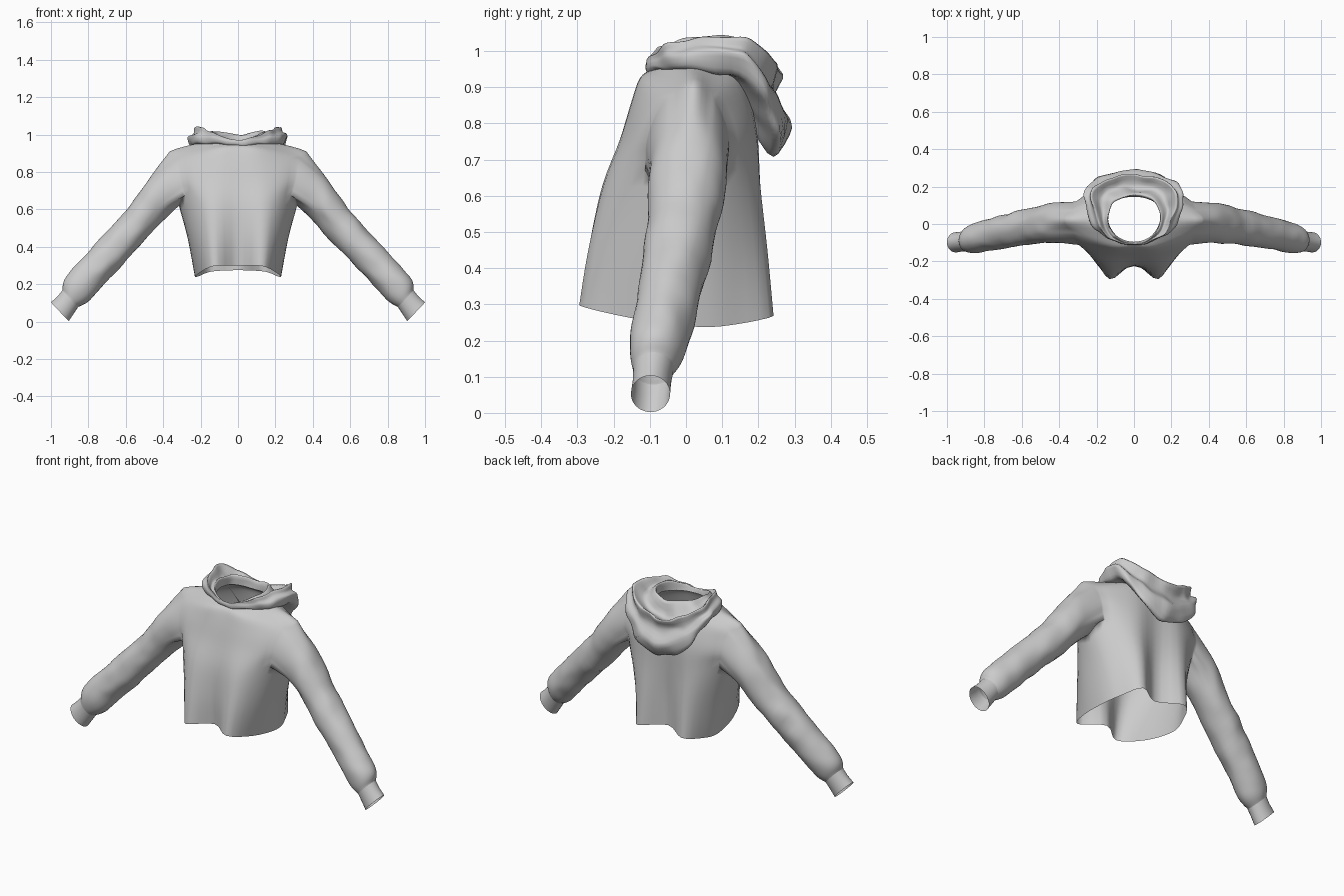
import bpy, bmesh, math
from mathutils import Vector, noise

if "Cube" in bpy.data.objects:
    bpy.data.objects.remove(bpy.data.objects["Cube"])


def spline(pts, n, closed=False):
    """Catmull-Rom curve through pts, n steps per span."""
    k, out = len(pts), []
    get = (lambda i: pts[i % k]) if closed else (lambda i: pts[max(0, min(k - 1, i))])
    for i in range(k if closed else k - 1):
        a, b, c, d = get(i - 1), get(i), get(i + 1), get(i + 2)
        for s in range(n):
            t = s / n
            out.append(0.5 * (2 * b + (c - a) * t + (2 * a - 5 * b + 4 * c - d) * t * t
                              + (3 * b - a - 3 * c + d) * t ** 3))
    return out if closed else out + [pts[-1].copy()]


def mirror_loop(half):
    """Half section (front centre to back centre) -> closed section."""
    half = [Vector(p) for p in half]
    return half + [Vector((-p.x, p.y, p.z)) for p in half[-2:0:-1]]


def surface(rings, nu, nv):
    """Smooth grid through closed control rings."""
    rows = [spline(r, nu, True) for r in rings]
    cols = [spline(list(c), nv) for c in zip(*rows)]
    return [list(r) for r in zip(*cols)]


def wrinkle(p, amp, freq):
    return p + amp * noise.noise_vector(p * freq)


def make(name, *grids, skip=None):
    """Welded mesh object from grids of closed rows; skip cuts holes in the first."""
    bm = bmesh.new()
    for g, grid in enumerate(grids):
        vs = [[bm.verts.new(p) for p in row] for row in grid]
        n = len(grid[0])
        for r in range(len(grid) - 1):
            for c in range(n):
                if not (skip and g == 0 and skip(r, c)):
                    d = (c + 1) % n
                    bm.faces.new((vs[r][c], vs[r][d], vs[r + 1][d], vs[r + 1][c]))
    bmesh.ops.delete(bm, geom=[v for v in bm.verts if not v.link_faces], context='VERTS')
    bmesh.ops.remove_doubles(bm, verts=bm.verts, dist=1e-4)
    bmesh.ops.recalc_face_normals(bm, faces=bm.faces)
    me = bpy.data.meshes.new(name)
    bm.to_mesh(me)
    bm.free()
    me.shade_smooth()
    ob = bpy.data.objects.new(name, me)
    bpy.context.collection.objects.link(ob)
    return ob


# Body: half sections from hem to neckline, front centre to back centre
body_sections = [
    [(0, -.215, .30), (.13, -.295, .297), (.205, -.15, .262), (.23, .03, .238), (.205, .14, .245), (.14, .242, .268), (0, .165, .275)],
    [(0, -.225, .45), (.14, -.27, .45), (.24, -.14, .45), (.27, .02, .45), (.235, .13, .45), (.14, .225, .45), (0, .17, .45)],
    [(0, -.215, .62), (.15, -.227, .63), (.28, -.115, .675), (.315, .01, .62), (.29, .115, .675), (.15, .205, .63), (0, .18, .62)],
    [(0, -.178, .76), (.15, -.175, .76), (.30, -.108, .76), (.34, .01, .76), (.31, .12, .76), (.15, .195, .76), (0, .185, .76)],
    [(0, -.15, .86), (.14, -.145, .85), (.31, -.08, .835), (.36, .015, .85), (.315, .098, .835), (.15, .175, .85), (0, .175, .86)],
    [(0, -.125, .925), (.12, -.12, .92), (.31, -.04, .89), (.365, .02, .91), (.315, .072, .89), (.14, .15, .92), (0, .165, .925)],
    [(0, -.105, .945), (.08, -.085, .95), (.15, -.04, .96), (.18, .02, .962), (.16, .08, .96), (.1, .13, .955), (0, .15, .95)],
]
N = 4
body = surface([mirror_loop(s) for s in body_sections], N, N)
R0, R1, C0, C1, NC = 2 * N, 5 * N, 2 * N, 4 * N, 12 * N


def armhole(r, c):
    return R0 <= r < R1 and (C0 <= c < C1 or NC - C1 <= c < NC - C0)


# Armhole edge, sorted by angle around the sleeve
loop = [body[r][c] for r in range(R0, R1 + 1) for c in range(C0, C1 + 1)
        if r in (R0, R1) or c in (C0, C1)]
loop = sorted((math.atan2((p.y - .01) / .12, (p.z - .765) / .145), p) for p in loop)

# Sleeve rings: outer x, z, inner x, z, y centre, y half-width
sleeve_rings = [
    (.475, .765, .40, .54, .005, .106),
    (.61, .58, .50, .43, -.012, .097),
    (.79, .385, .68, .238, -.05, .086),
    (.92, .238, .795, .115, -.078, .077),
]
cuff_rings = [
    (.938, .168, .855, .078, -.09, .056),
    (.965, .135, .88, .04, -.094, .053),
    (1.0, .103, .905, .002, -.098, .054),
]


def ring_point(ring, a):
    ox, oz, ix, iz, yc, yh = ring
    u = math.cos(a) / 2
    return Vector(((ox + ix) / 2 + (ox - ix) * u, yc + yh * math.sin(a),
                   (oz + iz) / 2 + (oz - iz) * u))


sleeves = []
for side, sx in (("right", 1), ("left", -1)):
    def flip(p):
        return Vector((sx * p.x, p.y, p.z))
    cols = []
    for a, p in loop:
        keys = [p] + [ring_point(r, a) for r in sleeve_rings + cuff_rings[:1]]
        col = spline(keys, 8)
        # Cloth wrinkles fade out at both seams
        cols.append([wrinkle(flip(q), .008 * math.sin(math.pi * i / (len(col) - 1)), 11)
                     for i, q in enumerate(col)])
    sleeves.append(list(zip(*cols)))
    make(side + "_cuff", [[flip(ring_point(r, a)) for a, _ in loop] for r in cuff_rings])
make("body_and_sleeves", body, *sleeves, skip=armhole)

# Hood lying open: each row runs from the neck seam, over the rim and down the back,
# with stations front centre, front side, side, back side, back quarter, back centre
hood_rows = [
    [(0, -.095, .945), (.09, -.065, .95), (.14, .02, .96), (.125, .10, .96), (.07, .135, .955), (0, .145, .95)],
    [(0, -.10, .965), (.095, -.07, .995), (.14, .02, 1.02), (.12, .11, 1.02), (.07, .145, 1.01), (0, .16, 1.0)],
    [(0, -.105, .97), (.11, -.07, .985), (.17, .02, 1.0), (.17, .13, .98), (.11, .19, .945), (0, .20, .91)],
    [(0, -.108, .972), (.13, -.072, 1.005), (.195, .01, 1.035), (.225, .16, 1.035), (.15, .235, .985), (0, .265, .94)],
    [(0, -.111, .968), (.14, -.07, .99), (.21, .01, 1.01), (.235, .16, .995), (.155, .225, .91), (0, .242, .87)],
    [(0, -.113, .962), (.15, -.07, .975), (.235, .01, .99), (.262, .175, .975), (.175, .25, .87), (0, .295, .79)],
    [(0, -.112, .952), (.145, -.068, .955), (.225, .015, .95), (.235, .18, .91), (.15, .245, .775), (0, .24, .715)],
    [(0, -.106, .942), (.11, -.07, .945), (.18, .02, .945), (.17, .13, .93), (.11, .175, .84), (0, .18, .79)],
]
hood = surface([mirror_loop(r) for r in hood_rows], 8, 4)
make("hood", [[wrinkle(p, .014 * min(1, i / 6), 12) for p in row] for i, row in enumerate(hood)])
